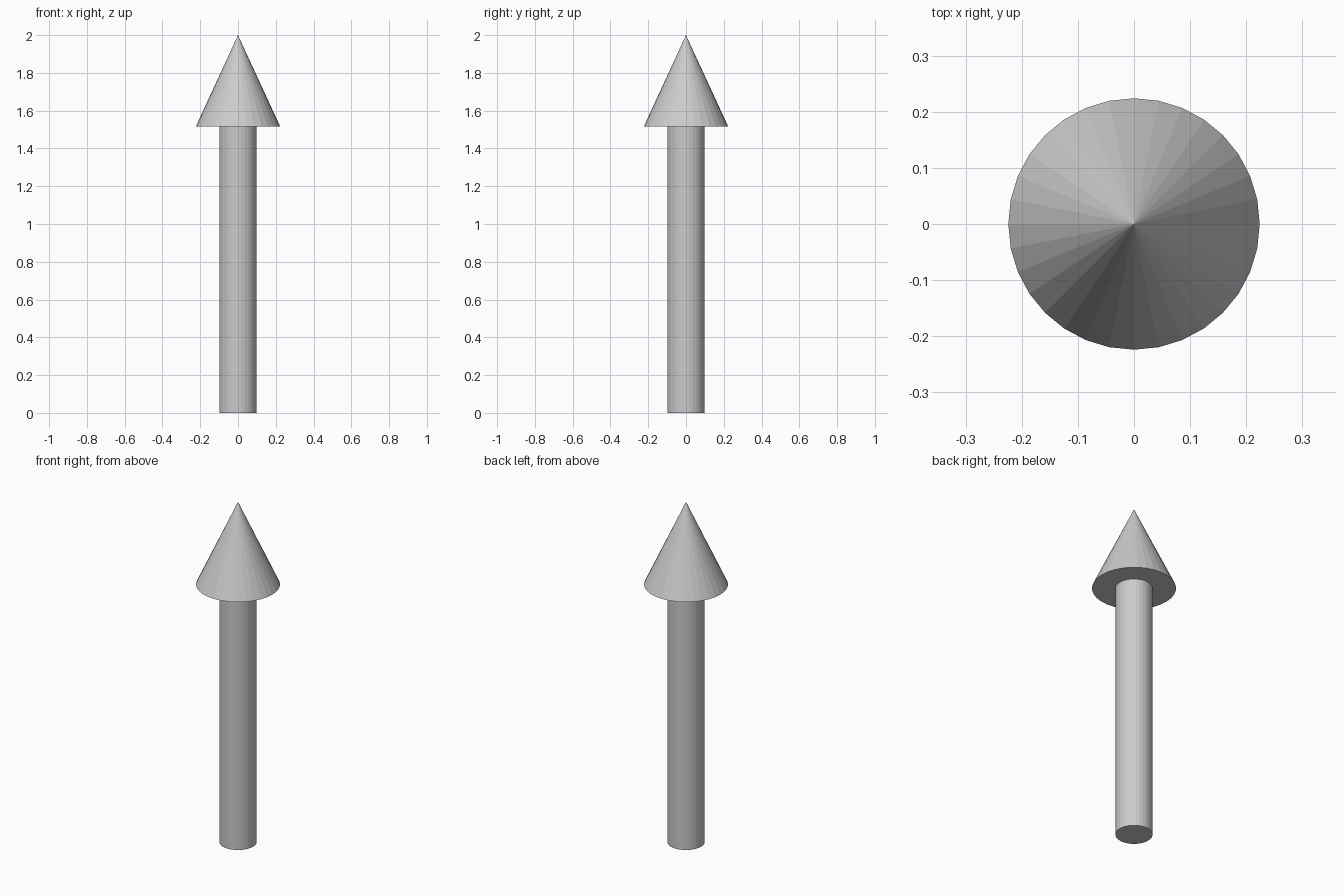
import bpy

if "Cube" in bpy.data.objects:
    bpy.data.objects.remove(bpy.data.objects["Cube"])

SIDES = 32
HEAD_Z = 1.515   # height where the head begins
TOP_Z = 2.0

# Shaft
bpy.ops.mesh.primitive_cylinder_add(vertices=SIDES, radius=0.099, depth=HEAD_Z,
                                    location=(0, 0, HEAD_Z / 2))
bpy.context.object.name = "shaft"

# Pointed head
bpy.ops.mesh.primitive_cone_add(vertices=SIDES, radius1=0.224, radius2=0,
                                depth=TOP_Z - HEAD_Z,
                                location=(0, 0, (HEAD_Z + TOP_Z) / 2))
bpy.context.object.name = "arrow_head"
